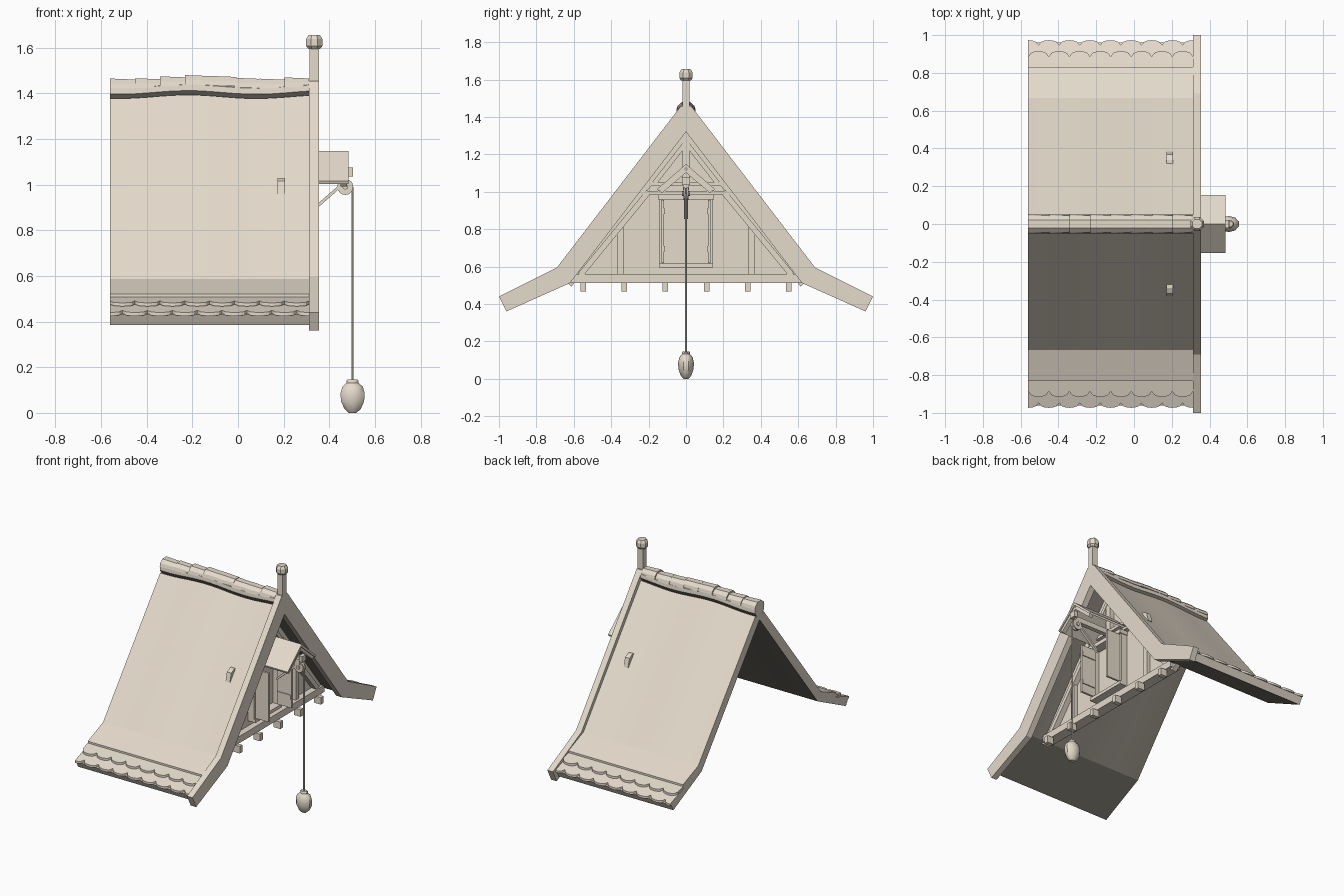
import bpy, bmesh, math
from mathutils import Vector

if "Cube" in bpy.data.objects:
    bpy.data.objects.remove(bpy.data.objects["Cube"])


def material(name, rgb):
    m = bpy.data.materials.new(name)
    m.diffuse_color = (*rgb, 1)
    m.use_nodes = True
    m.node_tree.nodes["Principled BSDF"].inputs["Base Color"].default_value = m.diffuse_color
    return m


beige = material("pale_beige", (0.78, 0.705, 0.60))
dark = material("dark_underlay", (0.26, 0.235, 0.20))


def finish(name, bm, smooth=False, dark_below=None):
    bmesh.ops.recalc_face_normals(bm, faces=bm.faces[:])
    bm.normal_update()
    if dark_below is not None:      # downward faces take the dark colour
        for f in bm.faces:
            f.material_index = int(f.normal.z < dark_below)
    me = bpy.data.meshes.new(name)
    bm.to_mesh(me)
    bm.free()
    me.materials.append(beige)
    if dark_below is not None:
        me.materials.append(dark)
    ob = bpy.data.objects.new(name, me)
    bpy.context.collection.objects.link(ob)
    if smooth:
        bpy.context.view_layer.objects.active = ob
        ob.select_set(True)
        bpy.ops.object.shade_smooth_by_angle(angle=math.radians(40))
        ob.select_set(False)
    return ob


def loft(name, rings, smooth=False, dark_below=None):
    """Skin closed rings of points and cap both ends."""
    bm = bmesh.new()
    rows = [[bm.verts.new(p) for p in r] for r in rings]
    n = len(rows[0])
    for a, b in zip(rows, rows[1:]):
        for i in range(n):
            bm.faces.new((a[i], a[(i + 1) % n], b[(i + 1) % n], b[i]))
    bm.faces.new(rows[0])
    bm.faces.new(rows[-1])
    return finish(name, bm, smooth, dark_below)


def prism(name, yz, x0, x1):
    return loft(name, [[(x, y, z) for y, z in yz] for x in (x0, x1)])


def box(name, x0, x1, y0, y1, z0, z1):
    return prism(name, [(y0, z0), (y1, z0), (y1, z1), (y0, z1)], x0, x1)


def strut(name, p, q, w, x0, x1):
    """Flat timber between two (y, z) points."""
    p, q = Vector(p), Vector(q)
    d = (q - p).normalized()
    n = Vector((-d.y, d.x)) * w / 2
    return prism(name, [p - n, p + n, q + n, q - n], x0, x1)


def lathe(name, profile, cx, cy, sides, sy=1.0, smooth=False):
    turn = [2 * math.pi * (i + 0.5) / sides for i in range(sides)]
    return loft(name, [[(cx + r * math.cos(a), cy + sy * r * math.sin(a), z) for a in turn]
                       for r, z in profile], smooth)


def wave(x):
    return 0.008 * math.cos((x + 0.22) * 2 * math.pi / 0.6)


X0, X1, WALL = -0.56, 0.312, 0.17
xs = [X0 + (X1 - X0) * i / 16 for i in range(17)]


def sagging(name, s, profile, dark_below=None):
    """Roof layer whose upper edge follows the wavy ridge."""
    return loft(name, [[(x, s * y, z + (wave(x) if z > 1 else 0)) for y, z in profile] for x in xs],
                False, dark_below)


for s, tag in ((1, "back"), (-1, "front")):
    # roof deck with dark underside, and covering panel
    sagging("roof_deck_" + tag, s, [(0, 1.415), (0.655, 0.57), (0.962, 0.43), (0.937, 0.385),
                                    (0.63, 0.535), (0, 1.345)], -0.55)
    sagging("roof_panel_" + tag, s, [(0.045, 1.385), (0.667, 0.587), (0.832, 0.52), (0.832, 0.49),
                                     (0.655, 0.565), (0.03, 1.37)])
    # rows of scalloped eave tiles
    for row, (ya, za, yb, zb, shift) in enumerate(((0.80, 0.517, 0.915, 0.482, 0),
                                                   (0.87, 0.478, 0.973, 0.440, 0.5))):
        w = (X1 - X0) / 8
        outer = []
        for i in range(65):
            u = (i / 8 + shift) % 1
            t = 1 - 0.25 * (1 - math.sqrt(max(0, 1 - (2 * u - 1) ** 2)))
            outer.append((X0 + w * i / 8, ya + (yb - ya) * t, za + (zb - za) * t))
        rim = [(X0, ya, za)] + outer + [(X1, ya, za)]
        loft("eave_tiles_%s_%d" % (tag, row),
             [[(x, s * y, z + d) for x, y, z in rim] for d in (0, -0.015)])
    # barge board with kicked-out foot
    prism("barge_board_" + tag, [(s * y, z) for y, z in (
        (0, 1.455), (0.03, 1.455), (0.69, 0.595), (1.0, 0.44), (0.96, 0.36),
        (0.62, 0.512), (0, 1.32))], X1, 0.354)
    # gable framing
    strut("gable_rafter_" + tag, (s * 0.645, 0.52), (0, 1.335), 0.085, WALL, 0.205)
    strut("gable_inner_rafter_" + tag, (s * 0.565, 0.555), (s * 0.2, 1.0), 0.03, WALL, 0.215)
    strut("gable_upper_brace_" + tag, (s * 0.17, 1.045), (s * 0.01, 1.25), 0.025, WALL, 0.215)
    box("gable_post_" + tag, WALL, 0.205, s * 0.335, s * 0.368, 0.55, 0.84)
    # collar beam end showing through the roof
    prism("beam_peg_" + tag, [(s * y, z) for y, z in (
        (0.30, 1.03), (0.338, 1.03), (0.367, 1.015), (0.383, 0.955), (0.30, 0.955))], 0.173, 0.206)
    # window side frame and open shutter with ledges
    box("window_jamb_" + tag, WALL, 0.225, s * 0.125, s * 0.145, 0.60, 0.98)
    box("shutter_" + tag, 0.215, 0.325, s * 0.118, s * 0.132, 0.62, 0.955)
    for z in (0.68, 0.88):
        box("shutter_ledge_" + tag, 0.22, 0.32, s * 0.112, s * 0.118, z, z + 0.03)
    # hoist canopy slope
    prism("canopy_" + tag, [(s * y, z) for y, z in (
        (0, 1.148), (0.153, 1.015), (0.148, 1.002), (0, 1.128))], WALL, 0.485)
    strut("canopy_rafter_" + tag, (0, 1.115), (s * 0.135, 1.0), 0.02, 0.45, 0.478)

# gable infill, sill, collar and king post
prism("gable_wall", [(-0.64, 0.53), (0.64, 0.53), (0, 1.345)], 0.15, 0.178)
box("gable_sill", 0.15, 0.222, -0.62, 0.62, 0.513, 0.56)
box("collar_beam", WALL, 0.212, -0.27, 0.27, 0.985, 1.003)
box("upper_collar", WALL, 0.212, -0.19, 0.19, 1.03, 1.05)
box("king_post", WALL, 0.212, -0.018, 0.018, 1.04, 1.31)
box("window_sill", WALL, 0.235, -0.145, 0.145, 0.595, 0.617)
box("window_lintel", WALL, 0.24, -0.15, 0.15, 0.958, 0.985)

# floor joist ends
for i in range(6):
    y = -0.55 + 0.22 * i
    box("joist_%d" % i, 0.205, 0.255, y - 0.015, y + 0.015, 0.467, 0.515)

# ridge roll with dark underside, and overlapping cap tiles
loft("ridge_roll", [[(x, y, z + wave(x)) for y, z in (
    (0.03, 1.377), (0.05, 1.404), (0.047, 1.43), (0, 1.455),
    (-0.047, 1.43), (-0.05, 1.404), (-0.03, 1.377))] for x in xs], False, -0.3)
for i in range(8):
    xa = X0 + 0.109 * i
    ends = ((xa, 1.0), (min(xa + 0.118, X1), 0.9))
    loft("ridge_tile_%d" % i, [[(x, k * y, 1.425 + wave(xa) + k * z) for y, z in (
        (0.052, 0.004), (0.045, 0.026), (0.022, 0.047), (-0.022, 0.047),
        (-0.045, 0.026), (-0.052, 0.004))] for x, k in ends])

# finial post with turned cap
box("finial_post", 0.314, 0.354, -0.02, 0.02, 1.38, 1.61)
lathe("finial_cap", [(0.028, 1.595), (0.039, 1.608), (0.039, 1.637), (0.027, 1.655)], 0.334, 0, 8)

# hoist beam, diagonal brace, axle block
box("hoist_beam", WALL, 0.48, -0.015, 0.015, 1.01, 1.045)
box("hoist_beam_end", 0.478, 0.503, -0.022, 0.022, 1.035, 1.075)
loft("hoist_brace", [[(x, y, z + d) for y, d in ((-0.01, 0), (0.01, 0), (0.01, 0.018), (-0.01, 0.018))]
                     for x, z in ((0.30, 0.855), (0.465, 1.0))])

# pulley wheel with grooved rim
rings = []
for y, r in ((-0.014, 0.035), (-0.006, 0.035), (0, 0.026), (0.006, 0.035), (0.014, 0.035)):
    rings.append([(0.47 + r * math.cos(k * math.pi / 8), y, 0.99 + r * math.sin(k * math.pi / 8))
                  for k in range(16)])
loft("pulley_wheel", rings)
loft("pulley_axle", [[(0.47 + 0.012 * math.cos(k * math.pi / 4), y, 0.99 + 0.012 * math.sin(k * math.pi / 4))
                      for k in range(8)] for y in (-0.022, 0.022)])

# rope and hanging weight
lathe("rope", [(0.005, 0.13), (0.005, 0.99)], 0.502, 0, 8)
lathe("hanging_weight", [(0.018, 0.0), (0.038, 0.018), (0.053, 0.05), (0.056, 0.085), (0.047, 0.115),
                         (0.027, 0.132), (0.028, 0.14), (0.022, 0.147)], 0.502, 0, 10, 0.76, True)
